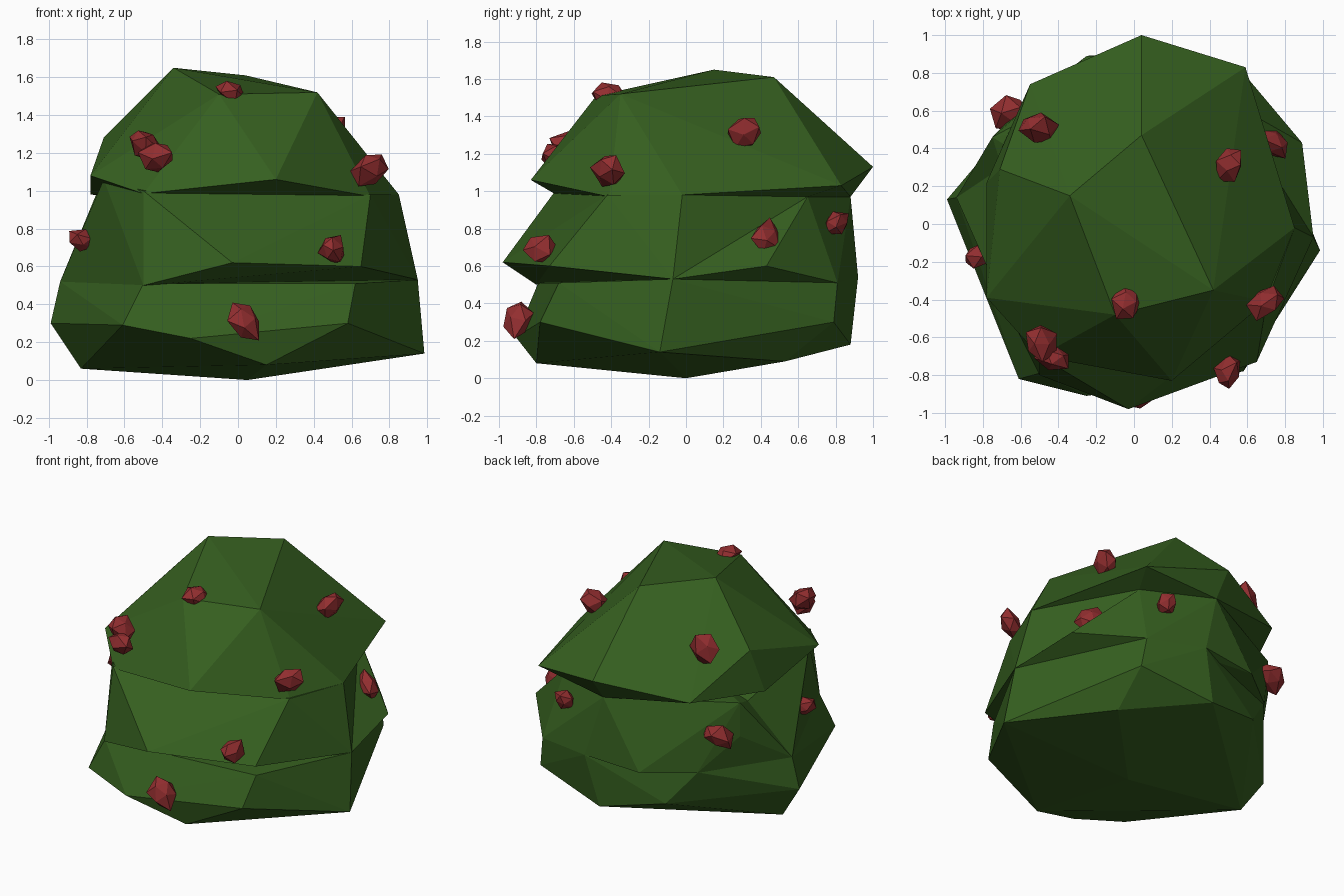
import bpy
import bmesh
import random
from mathutils import Vector, Euler

random.seed(4)

default_cube = bpy.data.objects.get("Cube")
if default_cube:
    bpy.data.objects.remove(default_cube, do_unlink=True)


def make_material(name, colour):
    material = bpy.data.materials.new(name)
    material.use_nodes = True
    material.diffuse_color = colour
    shader = next(n for n in material.node_tree.nodes if n.type == "BSDF_PRINCIPLED")
    shader.inputs["Base Color"].default_value = colour
    shader.inputs["Roughness"].default_value = 0.9
    return material


leaf_green = make_material("leaf green", (0.036, 0.115, 0.014, 1))
berry_red = make_material("berry red", (0.29, 0.027, 0.029, 1))


def add_object(name, bm, material):
    """Turn a bmesh into a flat shaded object with one material."""
    bmesh.ops.recalc_face_normals(bm, faces=bm.faces)
    mesh = bpy.data.meshes.new(name)
    bm.to_mesh(mesh)
    bm.free()
    mesh.materials.append(material)
    model = bpy.data.objects.new(name, mesh)
    bpy.context.scene.collection.objects.link(model)
    return model


def foliage_tier(name, corners):
    """A faceted clump of leaves: the hull around its corner points."""
    bm = bmesh.new()
    for corner in corners:
        bm.verts.new(corner)
    result = bmesh.ops.convex_hull(bm, input=bm.verts[:])
    unused = {g for g in result["geom_interior"] + result["geom_unused"]
              if isinstance(g, bmesh.types.BMVert)}
    bmesh.ops.delete(bm, geom=list(unused), context="VERTS")
    return add_object(name, bm, leaf_green)


def berry(name, position, radius):
    """A small irregular faceted berry."""
    bm = bmesh.new()
    bmesh.ops.create_icosphere(bm, subdivisions=1, radius=radius)
    turn = Euler([random.uniform(0, 3) for _ in range(3)]).to_matrix()
    squash = Vector((1.15, 1, 0.8))
    for vert in bm.verts:
        vert.co = turn @ (vert.co * squash * random.uniform(0.75, 1.2))
    model = add_object(name, bm, berry_red)
    model.location = position
    return model


# Wide bottom clump resting on the ground
foliage_tier("bottom_foliage", [
    (0.05, 0, 0), (-0.83, 0.09, 0.06), (0.15, -0.8, 0.08),
    (0.985, -0.14, 0.14), (0.58, 0.53, 0.09), (0.07, 0.88, 0.18),
    (-0.61, -0.82, 0.29), (-0.25, -0.91, 0.22), (0.58, -0.78, 0.3),
    (0.6, 0.79, 0.3), (-0.37, 0.76, 0.27), (-0.99, 0.13, 0.3),
    (-0.5, -0.79, 0.51), (0.62, -0.68, 0.51), (0.95, -0.07, 0.53),
    (0.57, 0.81, 0.51), (0.16, 0.92, 0.54), (-0.55, 0.65, 0.5),
    (-0.94, 0.14, 0.52),
])

# Middle clump, front part with an overhanging lower rim
foliage_tier("middle_foliage_front", [
    (0, 0, 0.45), (-0.03, -0.98, 0.62), (0.65, -0.73, 0.6),
    (-0.5, -0.8, 0.5), (0.95, -0.07, 0.53), (-0.94, 0.14, 0.52),
    (-0.5, -0.7, 1), (0.7, -0.42, 0.98), (0.85, -0.02, 0.98),
    (0.5, 0.65, 0.97), (-0.7, 0.3, 0.92), (-0.71, -0.38, 1.06),
])

# Middle clump, back part with the bulging corner on the left
foliage_tier("middle_foliage_back", [
    (0, 0, 0.45), (0, 0, 0.95), (0.95, -0.07, 0.53),
    (0.89, 0.43, 0.6), (0.5, 0.65, 0.97), (0.57, 0.81, 0.51),
    (0.16, 0.92, 0.54), (0.04, 0.88, 0.97), (-0.25, 0.89, 0.51),
    (-0.55, 0.66, 0.5), (-0.75, 0.46, 0.74), (-0.75, 0.46, 0.98),
    (-0.94, 0.14, 0.52), (-0.7, 0.3, 0.92),
])

# Domed top clump overhanging the middle
foliage_tier("top_foliage", [
    (-0.34, 0.15, 1.65), (0.04, 0.47, 1.61), (0.42, -0.35, 1.52),
    (-0.1, -0.48, 1.51), (-0.71, 0.29, 1.28), (0.04, 1, 1.13),
    (0.59, 0.83, 1.03), (-0.55, 0.74, 1.03), (-0.78, -0.39, 1.08),
    (-0.78, 0.22, 0.98), (-0.5, -0.7, 0.985), (0.2, -0.83, 1.06),
    (0.7, -0.41, 0.97), (0.85, -0.02, 0.98), (0, 0.2, 0.93),
    (0.5, 0.65, 0.97), (0.04, 0.88, 0.97),
])

# Berries scattered over the leaves
berries = [
    ((-0.03, -0.41, 1.515), 0.09), ((-0.49, -0.63, 1.25), 0.095),
    ((-0.43, -0.7, 1.18), 0.085), ((0.7, -0.41, 1.11), 0.1),
    ((0.51, 0.32, 1.32), 0.1), ((0.73, 0.43, 0.76), 0.09),
    ((0.5, -0.79, 0.69), 0.09), ((-0.82, -0.17, 0.74), 0.075),
    ((0.04, -0.9, 0.31), 0.1), ((0.4, 0.81, 0.83), 0.07),
    ((-0.51, 0.51, 1.33), 0.1), ((-0.66, 0.59, 0.77), 0.1),
]
for number, (position, radius) in enumerate(berries, 1):
    berry(f"berry_{number}", position, radius)
